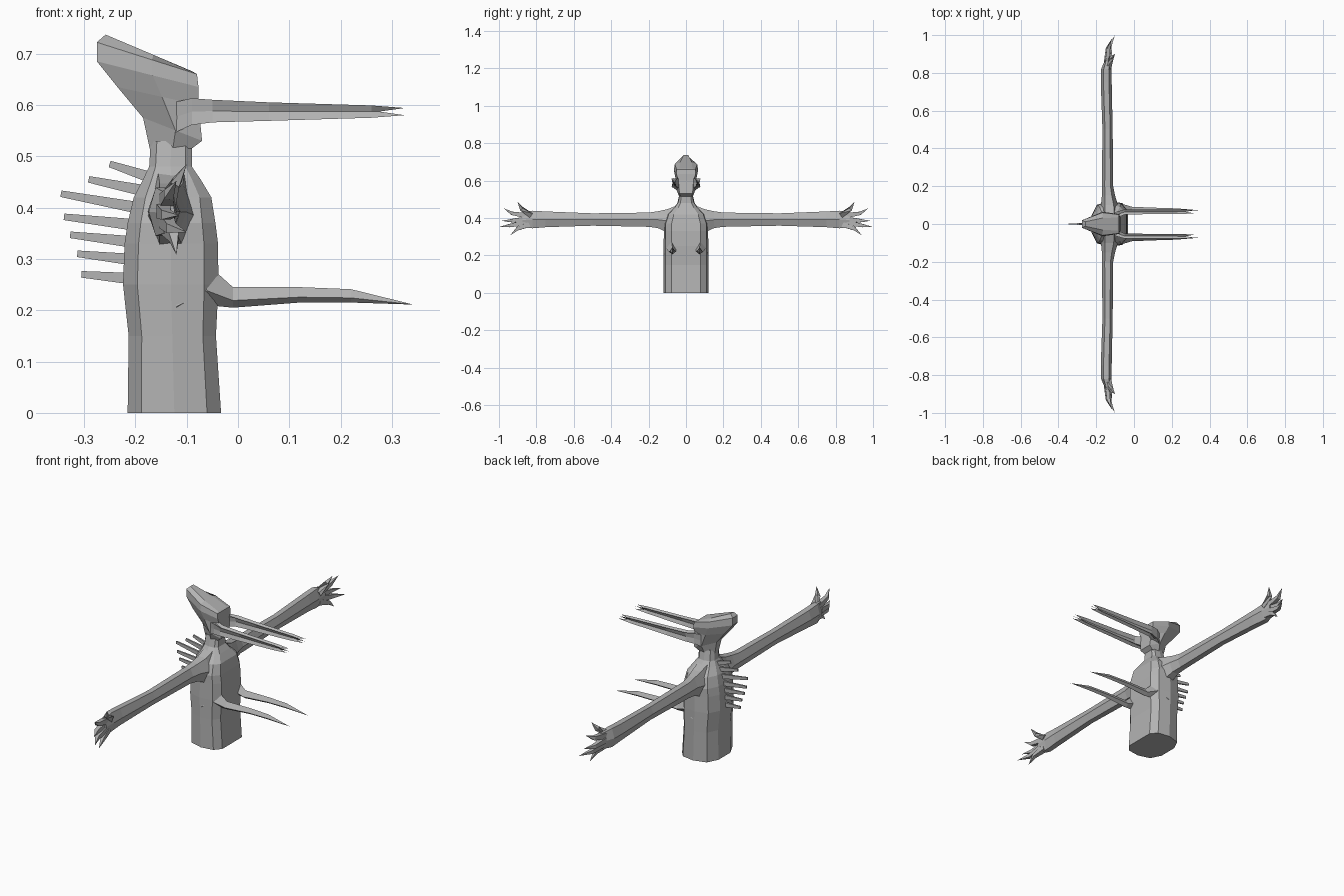
import bpy, bmesh, math
from mathutils import Vector

if "Cube" in bpy.data.objects:
    bpy.data.objects.remove(bpy.data.objects["Cube"])

mat = bpy.data.materials.new("plain grey")
mat.diffuse_color = (0.45, 0.45, 0.45, 1)
mat.use_nodes = True
mat.node_tree.nodes["Principled BSDF"].inputs["Base Color"].default_value = mat.diffuse_color


def loft(name, rings, mirror=False):
    """Skin a list of equal-sized rings; a ring of identical points makes a tip."""
    bm = bmesh.new()
    vs = [[bm.verts.new(p) for p in r] for r in rings]
    n = len(vs[0])
    for a, b in zip(vs, vs[1:]):
        for i in range(n):
            j = (i + 1) % n
            bm.faces.new((a[i], a[j], b[j], b[i]))
    for r in (vs[0], vs[-1]):
        if (r[0].co - r[1].co).length > 1e-5:
            bm.faces.new(r)
    bmesh.ops.remove_doubles(bm, verts=bm.verts, dist=1e-5)
    bmesh.ops.recalc_face_normals(bm, faces=bm.faces)
    me = bpy.data.meshes.new(name)
    bm.to_mesh(me)
    bm.free()
    me.materials.append(mat)
    ob = bpy.data.objects.new(name, me)
    bpy.context.collection.objects.link(ob)
    if mirror:
        m = ob.modifiers.new("mirror", 'MIRROR')
        m.use_axis = (False, True, False)
    return ob


def spike(name, pts, radii, sides=4, flat=1.0, mirror=False):
    """Tapered limb through points; flat scales its thickness sideways."""
    pts = [Vector(p) for p in pts]
    rings = []
    for i, p in enumerate(pts):
        d = (pts[min(i + 1, len(pts) - 1)] - pts[max(i - 1, 0)]).normalized()
        ref = Vector((0, 1, 0)) if abs(d.y) < 0.7 else Vector((1, 0, 0))
        side = (ref - d * ref.dot(d)).normalized()
        up = d.cross(side)
        rings.append([p + radii[i] * (side * math.cos(t) * flat + up * math.sin(t))
                      for t in (math.tau * (k + .5) / sides for k in range(sides))])
    return loft(name, rings, mirror)


# Torso and neck: ten-sided rings (z, back x, front x, half width)
half = [(1, .65), (.85, .92), (.5, 1), (.15, .85), (0, .4)]
shape = half + [(u, -v) for u, v in reversed(half)]
torso = [(0, -.215, -.033, .12), (.15, -.213, -.043, .12), (.25, -.224, -.038, .12),
         (.33, -.221, -.039, .118), (.37, -.215, -.044, .118), (.42, -.203, -.052, .1),
         (.455, -.185, -.073, .065), (.48, -.173, -.09, .046), (.53, -.17, -.09, .035)]
loft("torso", [[(xb + (xf - xb) * u, hy * v, z) for u, v in shape]
               for z, xb, xf, hy in torso])

# Head: slanted rings (back x, z, front x, z, half widths at back, middle, front)
head = [(-.172, .515, -.09, .515, .015, .037, .03),
        (-.185, .575, -.07, .53, .02, .05, .035),
        (-.235, .635, -.077, .6, .025, .057, .04),
        (-.275, .685, -.077, .635, .02, .065, .052),
        (-.275, .722, -.08, .66, .02, .06, .05),
        (-.258, .737, -.088, .665, .012, .032, .034)]
rings = []
for xb, zb, xf, zf, hb, hm, hf in head:
    one = [(xb + (xf - xb) * u, h, zb + (zf - zb) * u)
           for u, h in ((0, hb), (.55, hm), (1, hf))]
    rings.append(one + [(x, -y, z) for x, y, z in reversed(one)])
loft("head", rings)


# Mandibles: four-pointed star section splitting into prongs at the end
def star(x, cy, cz, ry, rz, inner=.4, xin=None):
    out = []
    for k in range(8):
        t = math.pi / 4 * (k + 1)
        outer = k % 2 == 0
        f = math.sqrt(2) if outer else inner
        out.append((x if outer or xin is None else xin,
                    cy + ry * f * math.cos(t), cz + rz * f * math.sin(t)))
    return out


loft("mandible", [star(-.125, .035, .575, .012, .03, .9),
                  star(-.09, .05, .587, .016, .026, .9),
                  star(-.05, .063, .588, .014, .022, .6),
                  star(.06, .064, .587, .012, .018),
                  star(.26, .065, .587, .011, .012),
                  star(.325, .065, .587, .010, .007, .2, .275),
                  [(.27, .065, .587)] * 8], mirror=True)

# Arms: six-sided rings (y, centre x, half x, centre z, half z)
arm = [(.04, -.13, .052, .385, .085), (.1, -.13, .045, .385, .062),
       (.15, -.135, .035, .391, .045), (.2, -.14, .03, .391, .038),
       (.5, -.14, .027, .392, .033), (.75, -.147, .029, .393, .042),
       (.82, -.147, .027, .392, .047), (.875, -.137, .014, .39, .04)]
loft("arm", [[(cx + rx * math.cos(t), y, cz + rz * math.sin(t) / .866)
              for t in (math.tau * k / 6 for k in range(6))]
             for y, cx, rx, cz, rz in arm], mirror=True)

# Fingers
fingers = [((-.135, .83, .415), (-.12, .88, .45), (-.10, .9, .485)),
           ((-.14, .85, .412), (-.135, .93, .425), (-.12, .975, .452)),
           ((-.145, .86, .393), (-.14, .93, .386), (-.115, .985, .385)),
           ((-.14, .86, .375), (-.13, .94, .36), (-.10, 1.0, .352)),
           ((-.14, .84, .365), (-.125, .9, .343), (-.12, .94, .308))]
for i, f in enumerate(fingers):
    spike(f"finger_{i + 1}", f, (.02, .013, 0), mirror=True)

# Belly claws: flared root on the torso, then a long tapering blade
claw = [(-.12, .09, .225, .03, .06), (-.06, .078, .25, .028, .04),
        (-.01, .073, .225, .018, .02), (.12, .073, .23, .013, .015),
        (.22, .073, .228, .010, .013), (.342, .073, .211, 0, 0)]
loft("belly_claw", [[(x, cy + ry * a, cz + rz * b)
                     for a, b in ((0, 1), (1, -.3), (0, -1), (-1, -.3))]
                    for x, cy, cz, ry, rz in claw], mirror=True)

# Back spines (base x, z, tip x, z)
spines = [(-.18, .458, -.25, .485), (-.195, .435, -.291, .455),
          (-.205, .402, -.345, .427), (-.212, .37, -.339, .382),
          (-.218, .337, -.327, .347), (-.22, .303, -.313, .31),
          (-.22, .266, -.305, .27)]
for i, (xb, zb, xt, zt) in enumerate(spines):
    spike(f"back_spine_{i + 1}", [(xb + .03, 0, zb - .006), (xt, 0, zt)],
          (.017, .009), flat=.5)
